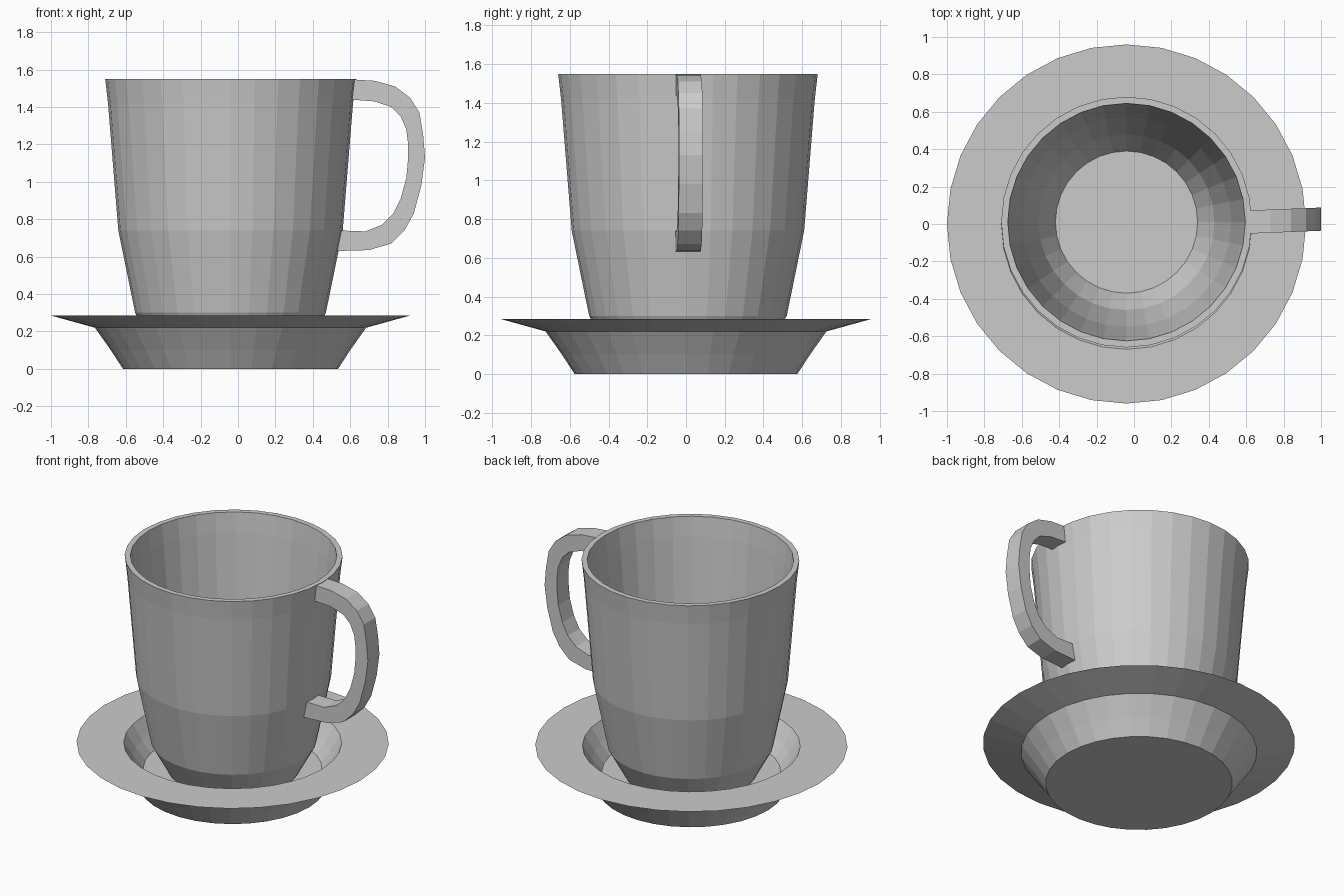
import bpy, bmesh, math

SEGMENTS = 32

# Remove the default cube
cube = bpy.data.objects.get("Cube")
if cube:
    bpy.data.objects.remove(cube, do_unlink=True)

# One plain ceramic grey
grey = bpy.data.materials.new("ceramic_grey")
grey.use_nodes = True
colour = (0.6, 0.6, 0.6, 1)
grey.diffuse_color = colour
bsdf = next(n for n in grey.node_tree.nodes if n.type == 'BSDF_PRINCIPLED')
bsdf.inputs["Base Color"].default_value = colour


def finish(name, bm, location):
    bmesh.ops.recalc_face_normals(bm, faces=bm.faces)
    mesh = bpy.data.meshes.new(name)
    bm.to_mesh(mesh)
    bm.free()
    mesh.materials.append(grey)
    obj = bpy.data.objects.new(name, mesh)
    obj.location = location
    bpy.context.collection.objects.link(obj)
    return obj


def lathe(name, profile, location):
    """Revolve (radius, height) points and cap both ends."""
    bm = bmesh.new()
    rings = []
    for r, z in profile:
        angles = [2 * math.pi * i / SEGMENTS for i in range(SEGMENTS)]
        rings.append([bm.verts.new((r * math.cos(a), r * math.sin(a), z)) for a in angles])
    for low, high in zip(rings, rings[1:]):
        for i in range(SEGMENTS):
            j = (i + 1) % SEGMENTS
            bm.faces.new((low[i], low[j], high[j], high[i]))
    bm.faces.new(rings[0])
    bm.faces.new(rings[-1])
    return finish(name, bm, location)


# Saucer: underside out to the rim, then flat lip and inner well
lathe("saucer", [(0.575, 0), (0.64, 0.1), (0.725, 0.22), (0.96, 0.285),
                 (0.67, 0.285), (0.61, 0.19), (0.55, 0.11)], (-0.04, 0, 0))

# Cup: outer wall up to the rim, then inner wall down to the floor
lathe("cup", [(0.40, 0.1), (0.51, 0.3), (0.60, 0.74), (0.655, 1.42), (0.67, 1.55),
              (0.635, 1.55), (0.62, 1.42), (0.56, 0.74), (0.47, 0.32), (0.38, 0.15)],
      (-0.04, 0.01, 0))

# Handle: outer and inner edges of the side outline, bridged across its width
outer = [(0.60, 1.548), (0.73, 1.54), (0.84, 1.51), (0.92, 1.45), (0.97, 1.37), (0.99, 1.25),
         (1.0, 1.13), (0.98, 0.98), (0.94, 0.83), (0.89, 0.74), (0.82, 0.67), (0.70, 0.635), (0.53, 0.63)]
inner = [(0.60, 1.44), (0.73, 1.43), (0.82, 1.40), (0.87, 1.35), (0.90, 1.28), (0.91, 1.20),
         (0.91, 1.13), (0.90, 1.02), (0.87, 0.91), (0.83, 0.83), (0.77, 0.77), (0.68, 0.735), (0.54, 0.74)]
bm = bmesh.new()
sections = []
for (xo, zo), (xi, zi) in zip(outer, inner):
    corners = [(xo, -1, zo), (xo, 1, zo), (xi, 1, zi), (xi, -1, zi)]
    # The handle leans slightly towards the back at its far side
    sections.append([bm.verts.new((x, side * 0.062 + 0.04 * (x - 0.6), z)) for x, side, z in corners])
for a, b in zip(sections, sections[1:]):
    for i in range(4):
        j = (i + 1) % 4
        bm.faces.new((a[i], a[j], b[j], b[i]))
bm.faces.new(sections[0])
bm.faces.new(sections[-1])
finish("handle", bm, (0, 0.01, 0))
